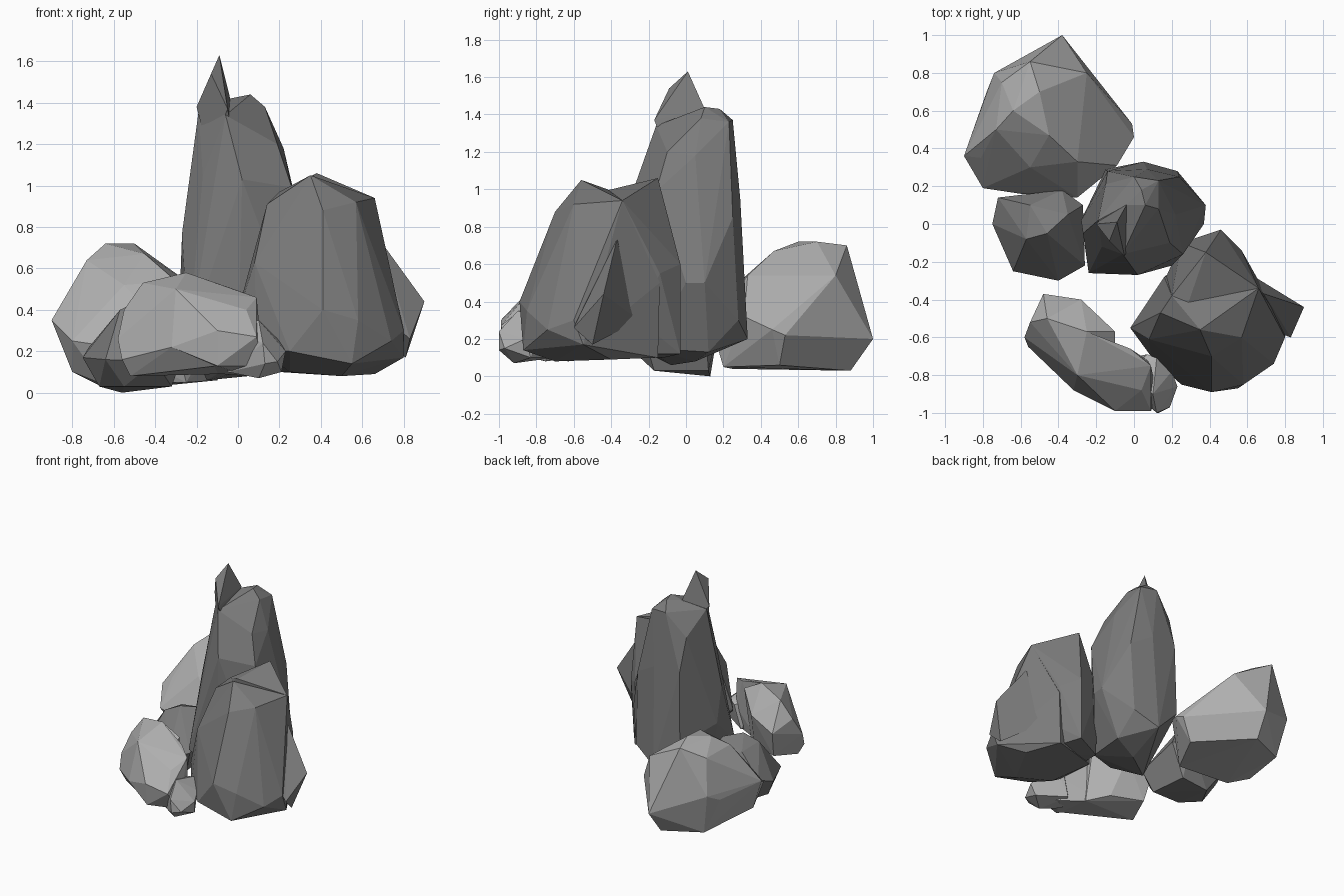
import bpy, bmesh


def grey(name, v):
    m = bpy.data.materials.new(name)
    m.diffuse_color = (v, v, v, 1)
    return m


DARK, LIGHT = grey("dark_stone", .2), grey("light_stone", .43)


def hull(name, pts):
    """Faceted boulder wrapped around a handful of corner points."""
    bm = bmesh.new()
    for p in pts:
        bm.verts.new(p)
    bmesh.ops.convex_hull(bm, input=bm.verts[:])
    junk = [v for v in bm.verts if not v.link_faces]
    bmesh.ops.delete(bm, geom=junk, context='VERTS')
    bmesh.ops.dissolve_limit(bm, angle_limit=0.05, verts=bm.verts[:], edges=bm.edges[:])
    bmesh.ops.recalc_face_normals(bm, faces=bm.faces[:])
    me = bpy.data.meshes.new(name)
    bm.to_mesh(me)
    bm.free()
    ob = bpy.data.objects.new(name, me)
    bpy.context.collection.objects.link(ob)
    return ob


def rock(name, mat, *lumps):
    """Union of one or more hull lumps."""
    ob = hull(name, lumps[0])
    for lump in lumps[1:]:
        other = hull(name + "_lump", lump)
        other.hide_render = True
        mod = ob.modifiers.new("join", 'BOOLEAN')
        mod.operation, mod.solver, mod.object = 'UNION', 'EXACT', other
        bpy.context.view_layer.objects.active = ob
        bpy.ops.object.modifier_apply(modifier=mod.name)
        bpy.data.objects.remove(other)
    ob.data.materials.clear()
    ob.data.materials.append(mat)
    return ob


# Tall spire: main shaft with rounded shoulder, plus pointed tip
shaft = [(.06, .1, 1.44), (-.04, .1, 1.42), (.04, .18, 1.43), (.13, .08, 1.38),
         (.13, .23, 1.36), (0, .25, 1.37), (-.06, -.16, 1.34), (.19, -.1, 1.2),
         (.22, .05, 1.18), (.26, -.16, .99), (.37, 0, .5), (.38, .1, .5), (.24, .25, .85),
         (-.19, .02, 1.36), (.07, .29, .95), (.05, .33, .2), (.23, .28, .3),
         (-.15, .29, .4), (-.14, .28, .95), (-.17, -.12, 1.05), (.02, -.27, 1.03),
         (-.15, .21, 1.2), (-.27, -.05, .77), (-.28, .02, .5), (-.24, -.26, .25),
         (.2, -.22, .55), (.2, -.2, .15), (0, -.26, .15), (-.15, -.08, .06),
         (.05, .05, .08), (.25, .12, .13)]
tip = [(-.09, .01, 1.63), (-.13, -.09, 1.54), (-.2, 0, 1.38), (-.05, -.17, 1.37),
       (-.04, .1, 1.43), (-.14, -.06, 1.15), (-.02, -.1, 1.2), (-.1, .1, 1.25)]
rock("tall_spire_rock", DARK, shaft, tip)

# Large right boulder: two peaks with a saddle, and a lower side bulge
front_half = [(.35, -.56, 1.05), (.28, -.42, 1), (.2, -.38, .97), (.14, -.47, .91),
              (.66, -.34, .94), (.41, -.7, .88), (.57, -.6, .92), (.08, -.61, .63),
              (-.02, -.55, .32), (.16, -.28, .5), (.57, -.14, .5), (.41, -.89, .4),
              (.58, -.85, .35), (.74, -.74, .25), (.8, -.6, .3), (.25, -.85, .2),
              (.55, -.87, .14), (.09, -.7, .22), (.8, -.55, .17), (.66, -.4, .09),
              (.55, -.15, .1), (.2, -.25, .1), (.25, -.6, .1), (.5, -.7, .08)]
back_half = [(.38, -.15, 1.06), (.28, -.44, .99), (.2, -.38, .97), (.66, -.34, .94),
             (.17, -.28, .5), (.25, -.1, .6), (.46, -.03, .6), (.57, -.14, .55),
             (.59, -.25, .3), (.46, -.03, .12), (.25, -.12, .1), (.22, -.5, .12), (.6, -.45, .12)]
bulge = [(.9, -.44, .44), (.69, -.37, .73), (.59, -.25, .3), (.81, -.5, .17),
         (.83, -.6, .26), (.55, -.5, .5), (.55, -.3, .7)]
rock("right_boulder", DARK, front_half, back_half, bulge)

# Broad back-left boulder
rock("back_left_boulder", LIGHT,
     [(-.64, .6, .72), (-.5, .7, .72), (-.73, .5, .64), (-.55, .86, .7), (-.7, .75, .62),
      (-.45, .47, .67), (-.25, .8, .54), (-.3, .33, .54), (-.55, .3, .52), (-.81, .35, .42),
      (-.9, .36, .35), (-.8, .19, .25), (-.78, .7, .3), (-.74, .8, .35), (-.38, 1, .2),
      (-.1, .6, .35), (-.01, .53, .22), (0, .46, .25), (-.09, .31, .32),
      (-.3, .14, .25), (-.6, .16, .22), (-.8, .32, .1), (-.68, .75, .04), (-.4, .88, .03),
      (-.1, .5, .06), (-.25, .2, .05), (-.65, .25, .04)])

# Small dark rock between the others
rock("middle_left_rock", DARK,
     [(-.57, -.08, .4), (-.46, -.05, .45), (-.35, .05, .43), (-.55, .1, .38),
      (-.75, 0, .17), (-.72, .14, .22), (-.38, .18, .3), (-.27, .1, .3), (-.26, -.22, .2),
      (-.4, -.3, .15), (-.64, -.25, .16), (-.67, -.05, .03), (-.56, .13, .0),
      (-.35, .12, .03), (-.32, -.17, .03), (-.55, -.17, .03)])

# Low front slab: overhanging left half, right half, and a lower knob
slab_left = [(-.46, -.5, .53), (-.25, -.57, .58), (-.3, -.8, .5), (-.58, -.6, .26),
             (-.48, -.37, .32), (-.28, -.4, .4), (-.55, -.52, .4), (-.1, -.57, .5),
             (-.1, -.97, .3), (-.32, -.88, .22), (-.56, -.65, .16), (-.45, -.43, .12),
             (-.52, -.63, .08), (-.1, -.95, .13), (-.1, -.65, .09), (-.22, -.52, .12)]
slab_right = [(-.25, -.57, .58), (-.3, -.8, .5), (-.02, -.66, .5), (.09, -.75, .46),
              (.04, -.88, .4), (-.1, -.99, .3), (.09, -.99, .27), (-.32, -.88, .22),
              (.07, -.72, .25), (-.1, -.97, .13), (.05, -.75, .08), (-.2, -.6, .1), (.12, -.9, .13)]
knob = [(.07, -.69, .28), (.12, -.71, .31), (.1, -.9, .35), (.2, -.78, .25), (.23, -.86, .2),
        (.19, -.97, .15), (.12, -1, .24), (.13, -1, .14), (.21, -.83, .1), (.1, -.92, .07),
        (.02, -.7, .1), (-.05, -.85, .1), (-.05, -.8, .3)]
rock("front_slab_rock", LIGHT, slab_left, slab_right, knob)
